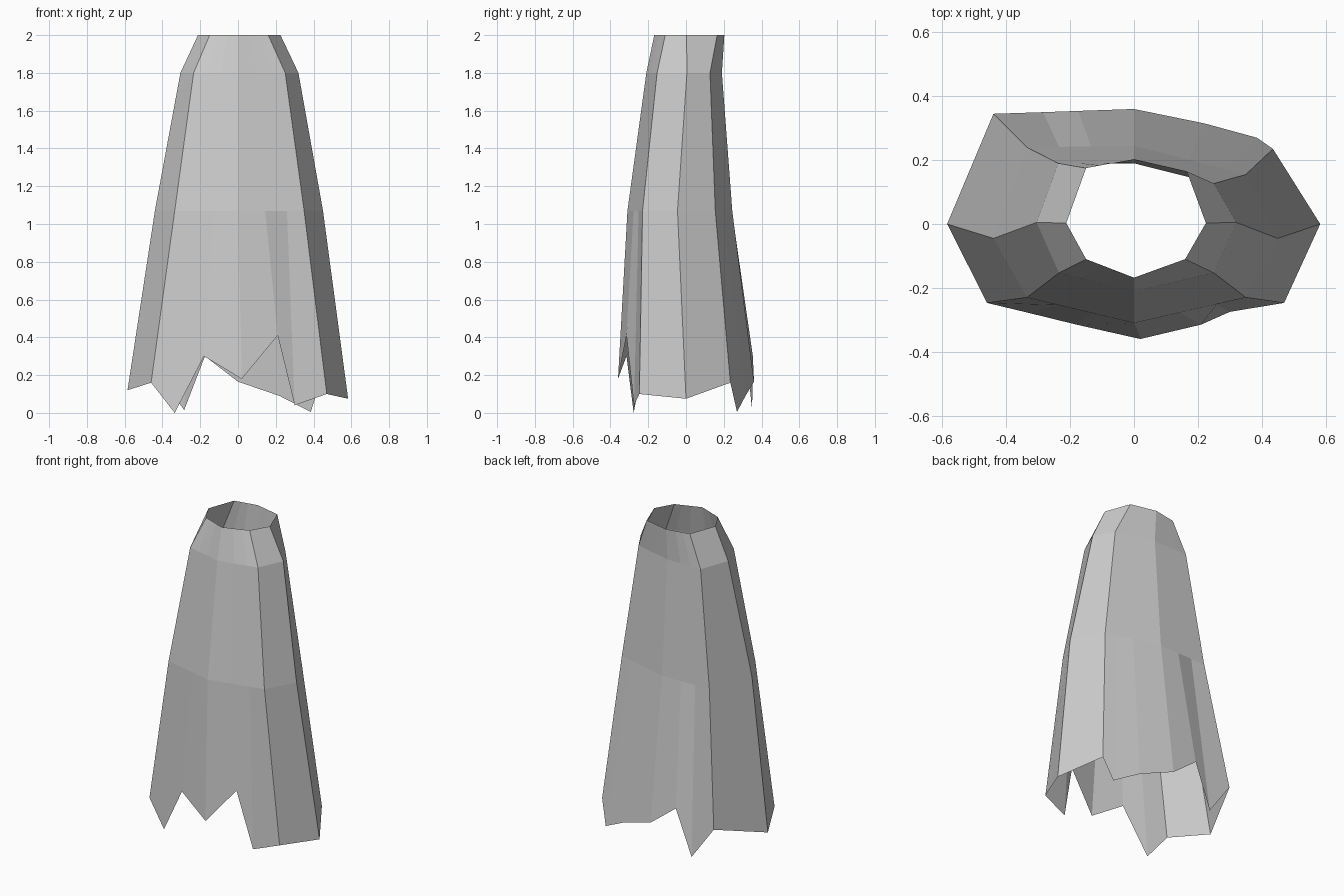
import bpy, bmesh
from mathutils import Vector

# Horizontal rings, eight corners each: right, back right, back, back left, left, front left, front, front right
RINGS = [
    (1.07, [(.45, -.045), (.35, .155), (0, .245), (-.335, .24), (-.44, -.045), (-.335, -.23), (0, -.31), (.35, -.23)]),
    (1.80, [(.32, .005), (.25, .127), (0, .19), (-.237, .19), (-.305, .005), (-.235, -.153), (0, -.21), (.25, -.153)]),
    (2.00, [(.225, .003), (.165, .165), (0, .203), (-.15, .175), (-.212, .003), (-.15, -.11), (0, -.168), (.16, -.11)]),
]

# Ragged hem: position around the ring (in corner steps), then x, y, z
HEM = [
    (0, .583, 0, .075), (1, .435, .235, .16), (1.2, .385, .27, .005), (1.5, .22, .315, .09),
    (2, 0, .36, .165), (2.4, -.175, .354, .30), (2.7, -.285, .35, .015), (3, -.44, .345, .23),
    (4, -.585, 0, .12), (5, -.46, -.247, .16), (5.3, -.335, -.277, 0), (5.62, -.18, -.315, .30),
    (6, .02, -.36, .18), (6.41, .21, -.315, .41), (6.74, .30, -.275, .04), (7, .47, -.247, .10),
]


def on_ring(corners, u):
    i = int(u)
    return Vector(corners[i % 8]).lerp(Vector(corners[(i + 1) % 8]), u - i)


# Open cloth shell: hem row, then each ring sampled at the same columns
bm = bmesh.new()
rows = [[bm.verts.new(p[1:]) for p in HEM]]
for z, corners in RINGS:
    rows.append([bm.verts.new((*on_ring(corners, p[0]), z)) for p in HEM])

n = len(HEM)
for low, high in zip(rows, rows[1:]):
    for i in range(n):
        j = (i + 1) % n
        bm.faces.new((low[i], low[j], high[j], high[i]))

mesh = bpy.data.meshes.new("ragged_skirt")
bm.to_mesh(mesh)
bm.free()
bpy.context.collection.objects.link(bpy.data.objects.new("ragged_skirt", mesh))
